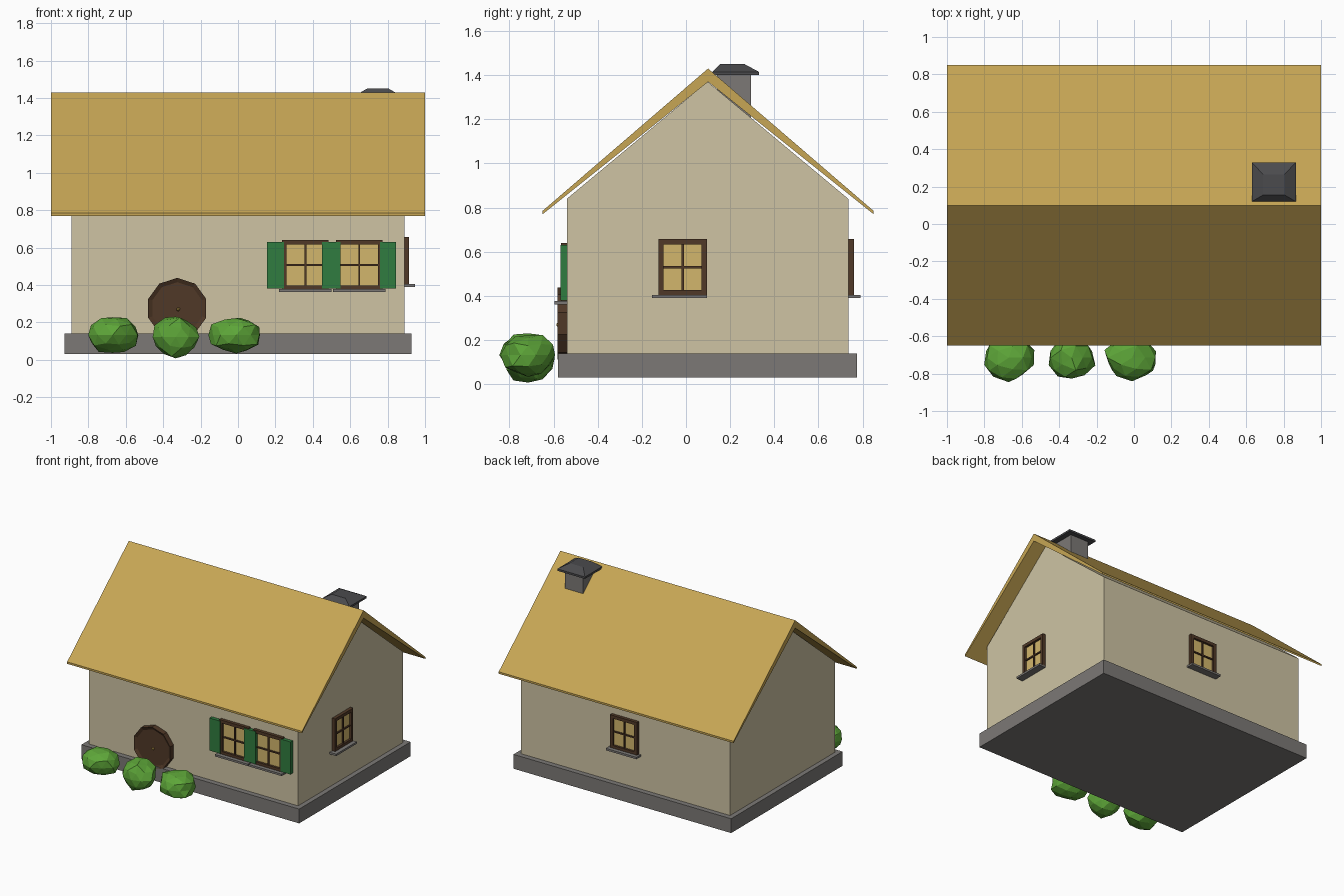
import bpy, bmesh, math, random
from mathutils import Matrix, Vector

if "Cube" in bpy.data.objects:
    bpy.data.objects.remove(bpy.data.objects["Cube"])

random.seed(4)


def mat(name, r, g, b):
    m = bpy.data.materials.new(name)
    m.diffuse_color = (r, g, b, 1)
    m.use_nodes = True
    m.node_tree.nodes["Principled BSDF"].inputs["Base Color"].default_value = m.diffuse_color
    return m


WALL = mat("plaster", 0.62, 0.55, 0.37)
ROOF = mat("thatch", 0.57, 0.38, 0.09)
STONE = mat("stone", 0.20, 0.19, 0.18)
DARK = mat("dark_stone", 0.07, 0.07, 0.075)
WOOD = mat("wood", 0.08, 0.04, 0.02)
GLASS = mat("lit_glass", 0.65, 0.47, 0.15)
GREEN = mat("shutter_green", 0.03, 0.20, 0.05)
LEAF = mat("leaf", 0.11, 0.38, 0.04)
BRASS = mat("brass", 0.55, 0.36, 0.08)


def finish(name, bm, material, matrix=Matrix()):
    bmesh.ops.recalc_face_normals(bm, faces=bm.faces)
    me = bpy.data.meshes.new(name)
    bm.to_mesh(me)
    bm.free()
    me.materials.append(material)
    ob = bpy.data.objects.new(name, me)
    ob.matrix_world = matrix
    bpy.context.collection.objects.link(ob)
    return ob


def boxes(name, spans, material, matrix=Matrix()):
    """One object from boxes given as (x0, x1, y0, y1, z0, z1)."""
    bm = bmesh.new()
    for x0, x1, y0, y1, z0, z1 in spans:
        m = Matrix.Translation(((x0 + x1) / 2, (y0 + y1) / 2, (z0 + z1) / 2))
        bmesh.ops.create_cube(bm, size=1, matrix=m @ Matrix.Diagonal((x1 - x0, y1 - y0, z1 - z0, 1)))
    return finish(name, bm, material, matrix)


def prism(name, profile, half, material):
    """Extrude a (y, z) profile along x from -half to half."""
    bm = bmesh.new()
    face = bm.faces.new([bm.verts.new((-half, y, z)) for y, z in profile])
    ext = bmesh.ops.extrude_face_region(bm, geom=[face], use_keep_orig=True)
    new = [v for v in ext["geom"] if isinstance(v, bmesh.types.BMVert)]
    bmesh.ops.translate(bm, verts=new, vec=(2 * half, 0, 0))
    return finish(name, bm, material)


# House shell
boxes("plinth", [(-0.927, 0.927, -0.58, 0.775, 0.03, 0.14)], STONE)
prism("walls", [(-0.54, 0.14), (0.735, 0.14), (0.735, 0.84), (0.098, 1.37), (-0.54, 0.84)], 0.89, WALL)
prism("roof", [(-0.65, 0.77), (-0.65, 0.785), (0.1, 1.43), (0.85, 0.785), (0.85, 0.77), (0.1, 1.37)], 1.0, ROOF)

# Chimney with a tapered cap
boxes("chimney", [(0.67, 0.825, 0.14, 0.295, 1.2, 1.4)], STONE)
bm = bmesh.new()
rings = []
for x0, x1, y0, y1, z in [(0.63, 0.865, 0.12, 0.33, 1.40), (0.63, 0.865, 0.12, 0.33, 1.415),
                          (0.69, 0.805, 0.155, 0.265, 1.45)]:
    rings.append([bm.verts.new(p) for p in [(x0, y0, z), (x1, y0, z), (x1, y1, z), (x0, y1, z)]])
for a, b in zip(rings, rings[1:]):
    for i in range(4):
        j = (i + 1) % 4
        bm.faces.new((a[i], a[j], b[j], b[i]))
bm.faces.new(rings[0])
bm.faces.new(rings[-1])
finish("chimney_cap", bm, DARK)


def window(name, matrix, w=0.23, h=0.255, sill_shift=0.0):
    """Window in wall space: x along the wall, -y outwards, origin at its centre."""
    a, b, t = w / 2, h / 2, 0.024
    boxes(name + "_frame", [(-a, -a + t, -0.025, 0, -b, b), (a - t, a, -0.025, 0, -b, b),
                            (-a + t, a - t, -0.025, 0, b - t, b),
                            (-a + t, a - t, -0.025, 0, -b, -b + t)], WOOD, matrix)
    boxes(name + "_pane", [(-a + t, a - t, -0.008, 0, -b + t, b - t)], GLASS, matrix)
    boxes(name + "_bars", [(-0.005, 0.005, -0.018, -0.008, -b + t, b - t),
                           (-a + t, a - t, -0.018, -0.008, -0.005, 0.005)], WOOD, matrix)
    s = sill_shift
    boxes(name + "_sill", [(s - a - 0.015, s + a + 0.015, -0.055, 0, -b - 0.012, -b + 0.003)], STONE, matrix)


def wall_space(x, y, z, deg):
    return Matrix.Translation((x, y, z)) @ Matrix.Rotation(math.radians(deg), 4, 'Z')


# Windows on the front, right and back walls
window("front_window_left", wall_space(0.36, -0.54, 0.507, 0), w=0.25, h=0.265)
window("front_window_right", wall_space(0.648, -0.54, 0.507, 0), w=0.25, h=0.265)
window("side_window", wall_space(0.89, -0.015, 0.53, 90), w=0.22, sill_shift=-0.015)
window("back_window", wall_space(0.0, 0.735, 0.53, 180))

# Shutters beside and between the front windows
for label, x0, x1 in [("left", 0.155, 0.245), ("middle", 0.45, 0.548), ("right", 0.76, 0.845)]:
    boxes("shutter_" + label, [(x0, x1, -0.568, -0.54, 0.38, 0.63)], GREEN)


# Round door: faceted ring with a recessed leaf, and a knob
def disc(name, radius, y0, y1, material, inner=None):
    bm = bmesh.new()
    place = Matrix.Translation((-0.325, (y0 + y1) / 2, 0.275)) @ Matrix.Rotation(math.pi / 2, 4, 'X')
    bmesh.ops.create_cone(bm, cap_ends=True, segments=10, radius1=radius, radius2=radius,
                          depth=y1 - y0, matrix=place)
    if inner:
        front = min(bm.faces, key=lambda f: f.calc_center_median().y)
        bmesh.ops.inset_region(bm, faces=[front], thickness=radius - inner)
        bmesh.ops.translate(bm, verts=front.verts, vec=(0, 0.012, 0))
    finish(name, bm, material)


disc("round_door", 0.163, -0.582, -0.535, WOOD, inner=0.14)
bm = bmesh.new()
bmesh.ops.create_icosphere(bm, subdivisions=1, radius=0.011)
finish("door_knob", bm, BRASS, Matrix.Translation((-0.32, -0.578, 0.27)))

# Low-poly bushes along the front
for i, (x, y, z, rx, rz) in enumerate([(-0.67, -0.715, 0.132, 0.142, 0.105),
                                       (-0.333, -0.715, 0.122, 0.13, 0.118),
                                       (-0.01, -0.715, 0.132, 0.15, 0.105)]):
    bm = bmesh.new()
    bmesh.ops.create_icosphere(bm, subdivisions=2, radius=1)
    for v in bm.verts:
        v.co *= random.uniform(0.86, 1.04)
        v.co = Vector((v.co.x * rx, v.co.y * 0.128, v.co.z * rz))
    finish(f"bush_{i + 1}", bm, LEAF, Matrix.Translation((x, y, z)))
